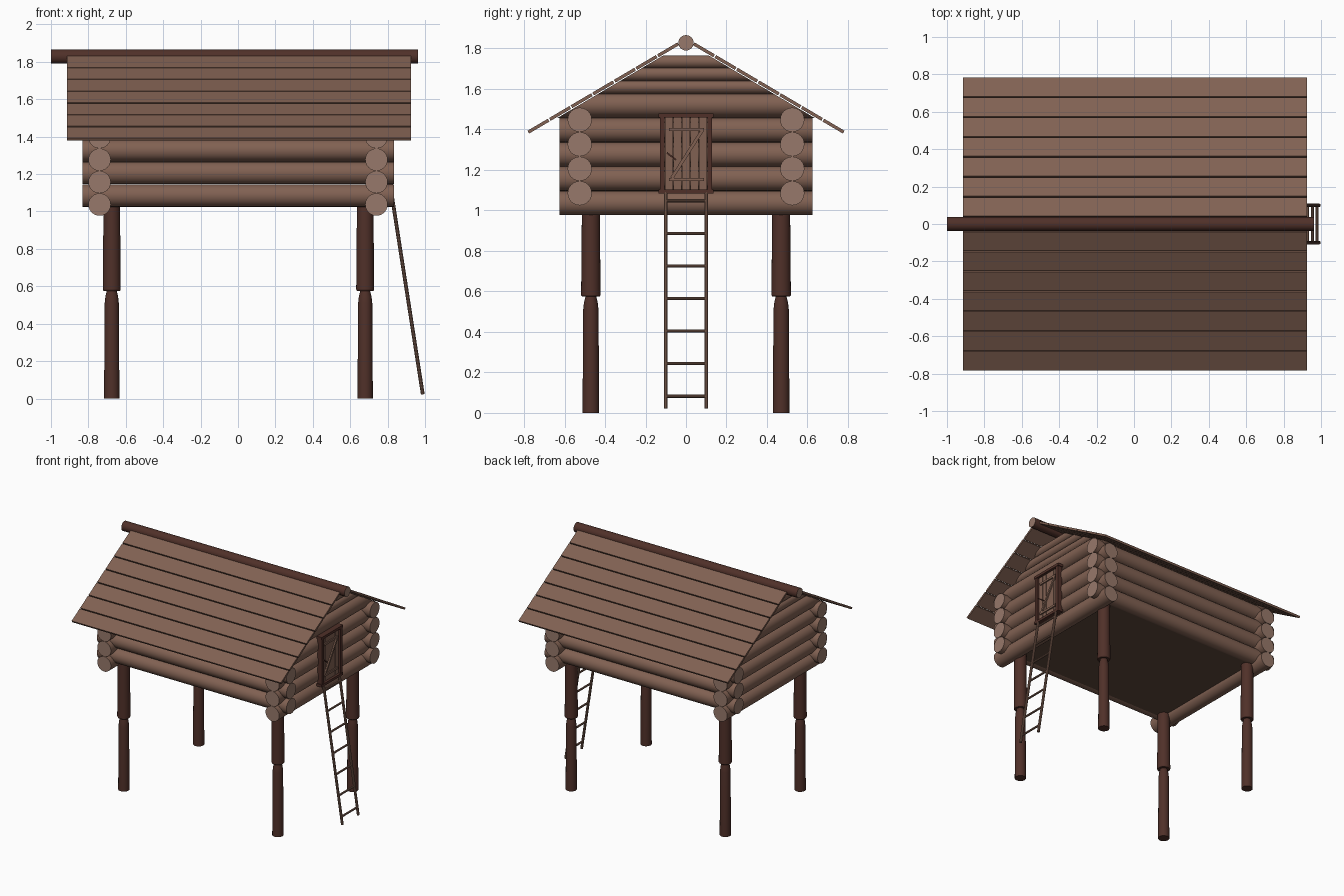
import bpy, bmesh, math
from mathutils import Vector, Matrix

if "Cube" in bpy.data.objects:
    bpy.data.objects.remove(bpy.data.objects["Cube"])


def material(name, rgb):
    m = bpy.data.materials.new(name)
    m.diffuse_color = (*rgb, 1)
    m.use_nodes = True
    m.node_tree.nodes["Principled BSDF"].inputs["Base Color"].default_value = m.diffuse_color
    return m


WOOD = material("wood", (0.22, 0.12, 0.085))
CUT = material("cut_wood", (0.31, 0.19, 0.145))
DARK = material("dark_wood", (0.08, 0.03, 0.022))
FLOOR = material("floor_wood", (0.11, 0.065, 0.045))


def finish(bm, name, mats):
    bmesh.ops.recalc_face_normals(bm, faces=bm.faces[:])
    for f in bm.faces:
        f.smooth = True
    for e in bm.edges:
        e.smooth = e.calc_face_angle(3.0) < 0.5
    me = bpy.data.meshes.new(name)
    bm.to_mesh(me)
    bm.free()
    for m in mats:
        me.materials.append(m)
    ob = bpy.data.objects.new(name, me)
    bpy.context.collection.objects.link(ob)
    return ob


def frame(p0, p1):
    """Matrix placing local z along p0 -> p1, with its origin at p0."""
    p0, p1 = Vector(p0), Vector(p1)
    d = (p1 - p0).normalized()
    side = Vector((1, 0, 0)) if abs(d.x) < 0.9 else Vector((0, 1, 0))
    y = d.cross(side).normalized()
    x = y.cross(d)
    return Matrix.Translation(p0) @ Matrix((x, y, d)).transposed().to_4x4()


def turned(name, p0, p1, profile, mats, sides=24, roof_cut=False):
    """Lathe of (radius, fraction along axis); caps use the last material."""
    length = (Vector(p1) - Vector(p0)).length
    mat = frame(p0, p1)
    bm = bmesh.new()
    rings = []
    for r, t in profile:
        rings.append([bm.verts.new(mat @ Vector((r * math.cos(a), r * math.sin(a), t * length)))
                      for a in (2 * math.pi * i / sides for i in range(sides))])
    for a, b in zip(rings, rings[1:]):
        for i in range(sides):
            j = (i + 1) % sides
            bm.faces.new((a[i], a[j], b[j], b[i]))
    for ring in (rings[0], rings[-1]):
        bm.faces.new(ring).material_index = len(mats) - 1
    if roof_cut:
        for s in (-1, 1):
            cut = bmesh.ops.bisect_plane(
                bm, geom=bm.verts[:] + bm.edges[:] + bm.faces[:], clear_outer=True,
                plane_co=(0, s * 0.035, 1.811), plane_no=(0, s * 0.59, 1))
            edges = [e for e in cut["geom_cut"] if isinstance(e, bmesh.types.BMEdge)]
            bmesh.ops.holes_fill(bm, edges=edges, sides=0)
    return finish(bm, name, mats)


def log(name, p0, p1, r, mats, **kw):
    return turned(name, p0, p1, [(r, 0), (r, 1)], mats, **kw)


def beam(name, p0, p1, w, d, mat):
    """Box from p0 to p1: w across local x, d across local y."""
    length = (Vector(p1) - Vector(p0)).length
    bm = bmesh.new()
    bmesh.ops.create_cube(bm, size=1, matrix=frame(p0, p1)
                          @ Matrix.Translation((0, 0, length / 2))
                          @ Matrix.Diagonal((w, d, length, 1)))
    return finish(bm, name, [mat])


# Stilts: tapered lower leg under a thicker upper post
for sx, x in (("left", -0.675), ("right", 0.68)):
    for sy, y in (("front", -0.47), ("back", 0.47)):
        turned(f"{sy}_{sx}_lower_post", (x, y, 0), (x, y, 0.585),
               [(0.041, 0), (0.038, 0.87), (0.034, 0.93), (0.027, 0.98), (0.025, 1)], [DARK])
        turned(f"{sy}_{sx}_upper_post", (x, y, 0.575), (x, y, 1.035),
               [(0.044, 0), (0.048, 0.015), (0.044, 1)], [DARK])

# Interlocking wall logs
for i in range(4):
    for side, s in (("front", -1), ("back", 1)):
        z = 1.085 + 0.121 * i
        log(f"{side}_wall_log_{i + 1}", (-0.832, s * 0.525, z), (0.835, s * 0.525, z), 0.06, [WOOD, CUT])
    for side, s in (("left", -1), ("right", 1)):
        z = 1.037 + 0.12 * i
        log(f"{side}_wall_log_{i + 1}", (s * 0.74, -0.625, z), (s * 0.74, 0.625, z), 0.06, [WOOD, CUT])

# Gable logs trimmed to the roof slope
for side, s in (("left", -1), ("right", 1)):
    for i, (z, r) in enumerate(((1.517, 0.06), (1.608, 0.034), (1.672, 0.034), (1.733, 0.033))):
        log(f"{side}_gable_log_{i + 1}", (s * 0.74, -0.7, z), (s * 0.74, 0.7, z), r, [WOOD], roof_cut=True)

# Floor
beam("floor", (-0.74, 0, 1.045), (0.74, 0, 1.045), 1.05, 0.03, FLOOR)

# Roof planks and ridge log
for side, s in (("front", -1), ("back", 1)):
    top, low = Vector((0.005, s * 0.035, 1.825)), Vector((0.005, s * 0.782, 1.385))
    for i in range(7):
        a = top.lerp(low, (i + 0.03) / 7)
        b = top.lerp(low, (i + 0.97) / 7)
        beam(f"{side}_roof_plank_{i + 1}", a, b, 1.84, 0.016, WOOD)
log("ridge_log", (-1, 0, 1.828), (0.963, 0, 1.828), 0.038, [DARK, CUT])

# Door planks
for i in range(5):
    y = -0.084 + 0.042 * i
    beam(f"door_plank_{i + 1}", (0.803, y, 1.1), (0.803, y, 1.465), 0.016, 0.039, WOOD)

# Z brace and handle
beam("door_top_rail", (0.815, -0.085, 1.4), (0.815, 0.09, 1.4), 0.012, 0.016, WOOD)
beam("door_bottom_rail", (0.815, -0.085, 1.153), (0.815, 0.09, 1.153), 0.012, 0.016, WOOD)
beam("door_brace", (0.815, -0.07, 1.16), (0.815, 0.08, 1.395), 0.012, 0.016, WOOD)
beam("door_handle", (0.817, -0.095, 1.285), (0.817, -0.05, 1.25), 0.014, 0.008, DARK)

# Door frame
for side, s in (("left", -1), ("right", 1)):
    beam(f"door_frame_{side}", (0.808, s * 0.117, 1.085), (0.808, s * 0.117, 1.48), 0.04, 0.024, DARK)
for name, z in (("lintel", 1.47), ("sill", 1.093)):
    beam(f"door_{name}", (0.808, -0.135, z), (0.808, 0.135, z), 0.046, 0.02, DARK)

# Ladder
top, foot = Vector((0.822, 0, 1.09)), Vector((0.988, 0, 0.022))
for side, s in (("left", -1), ("right", 1)):
    off = Vector((0, s * 0.1, 0))
    log(f"ladder_rail_{side}", foot + off, top + off, 0.01, [WOOD], sides=10)
for i in range(7):
    c = foot.lerp(top, (0.06 + 0.161 * i) / 1.068)
    off = Vector((0, 0.1, 0))
    log(f"ladder_rung_{i + 1}", c - off, c + off, 0.008, [WOOD], sides=10)
